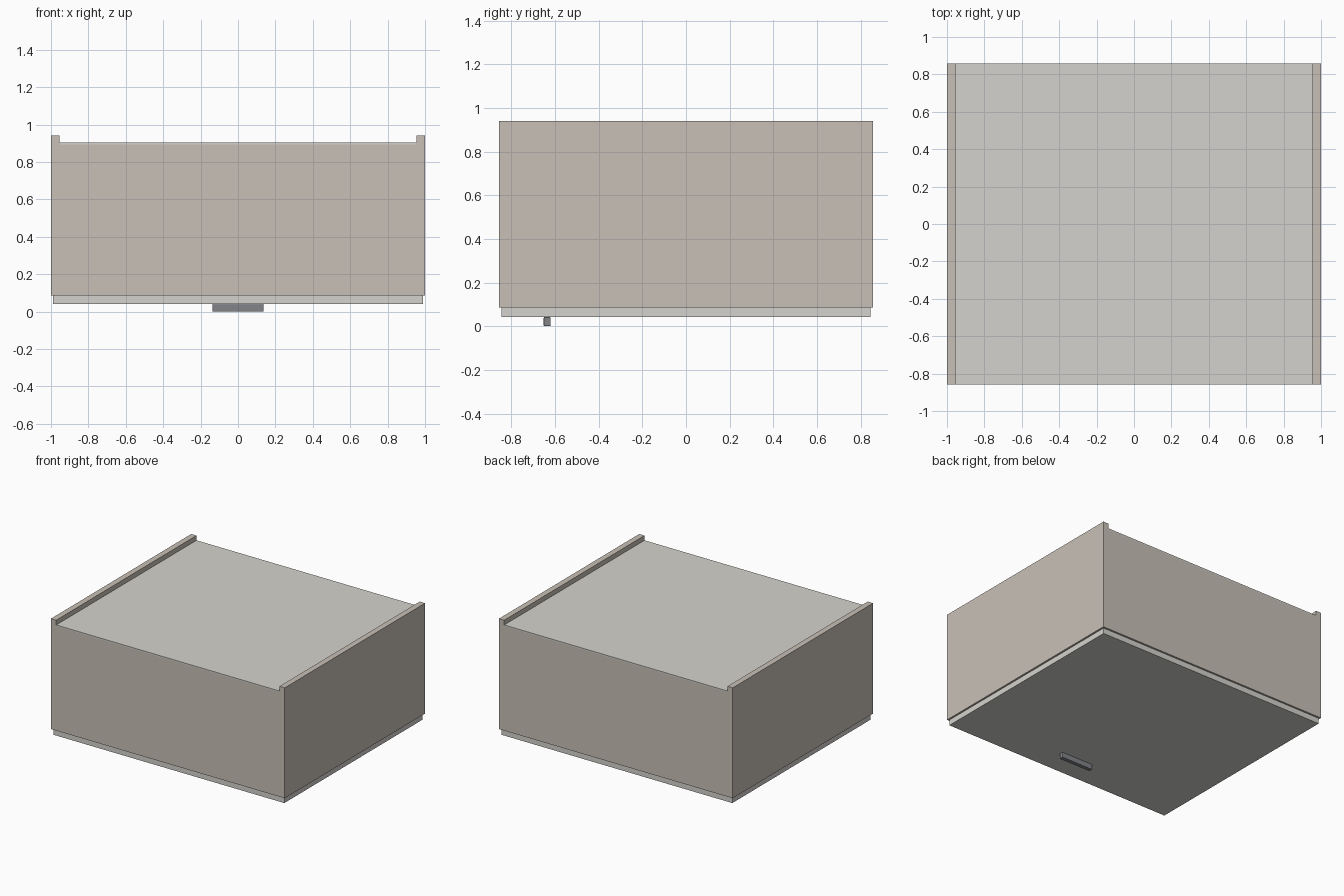
import bpy, bmesh
from mathutils import Vector

if "Cube" in bpy.data.objects:
    bpy.data.objects.remove(bpy.data.objects["Cube"])


def material(name, rgb):
    m = bpy.data.materials.new(name)
    m.diffuse_color = (*rgb, 1)
    m.use_nodes = True
    m.node_tree.nodes["Principled BSDF"].inputs["Base Color"].default_value = m.diffuse_color
    return m


def box(name, lo, hi, mat, bevel=0):
    lo, hi = Vector(lo), Vector(hi)
    bm = bmesh.new()
    bmesh.ops.create_cube(bm, size=1)
    for v in bm.verts:
        v.co = (lo + hi) / 2 + Vector(a * b for a, b in zip(v.co, hi - lo))
    if bevel:
        bmesh.ops.bevel(bm, geom=bm.edges[:], offset=bevel, segments=2,
                        profile=0.5, affect='EDGES')
    me = bpy.data.meshes.new(name)
    bm.to_mesh(me)
    bm.free()
    me.materials.append(mat)
    ob = bpy.data.objects.new(name, me)
    bpy.context.collection.objects.link(ob)
    return ob


carcass = material("carcass_beige", (0.58, 0.53, 0.47))
panel = material("panel_offwhite", (0.66, 0.65, 0.61))
metal = material("handle_grey", (0.22, 0.23, 0.25))

W, D, T = 1.0, 0.857, 0.045      # half width, half depth, board thickness
Z0, Z1, ZB = 0.087, 0.941, 0.904  # carcass front, side top, back panel top

# Side boards run past the recessed back; end boards fit between them
for s, side in ((-1, "left"), (1, "right")):
    xs = sorted((s * W, s * (W - T)))
    box(side + "_side", (xs[0], -D, Z0), (xs[1], D, Z1), carcass)
for s, end in ((-1, "bottom"), (1, "top")):
    ys = sorted((s * D, s * (D - T)))
    box(end + "_board", (-W + T, ys[0], Z0), (W - T, ys[1], ZB - 0.01), carcass)

# Thin back panel lying over the end boards
box("back_panel", (-W + T, -D, ZB - 0.01), (W - T, D, ZB), panel)

# Door closing the open face, with a small reveal around it
box("door", (-0.988, -0.845, 0.042), (0.988, 0.845, 0.085), panel)

# Bar handle near one edge of the door
box("handle", (-0.137, -0.652, 0), (0.137, -0.62, 0.042), metal, bevel=0.004)
